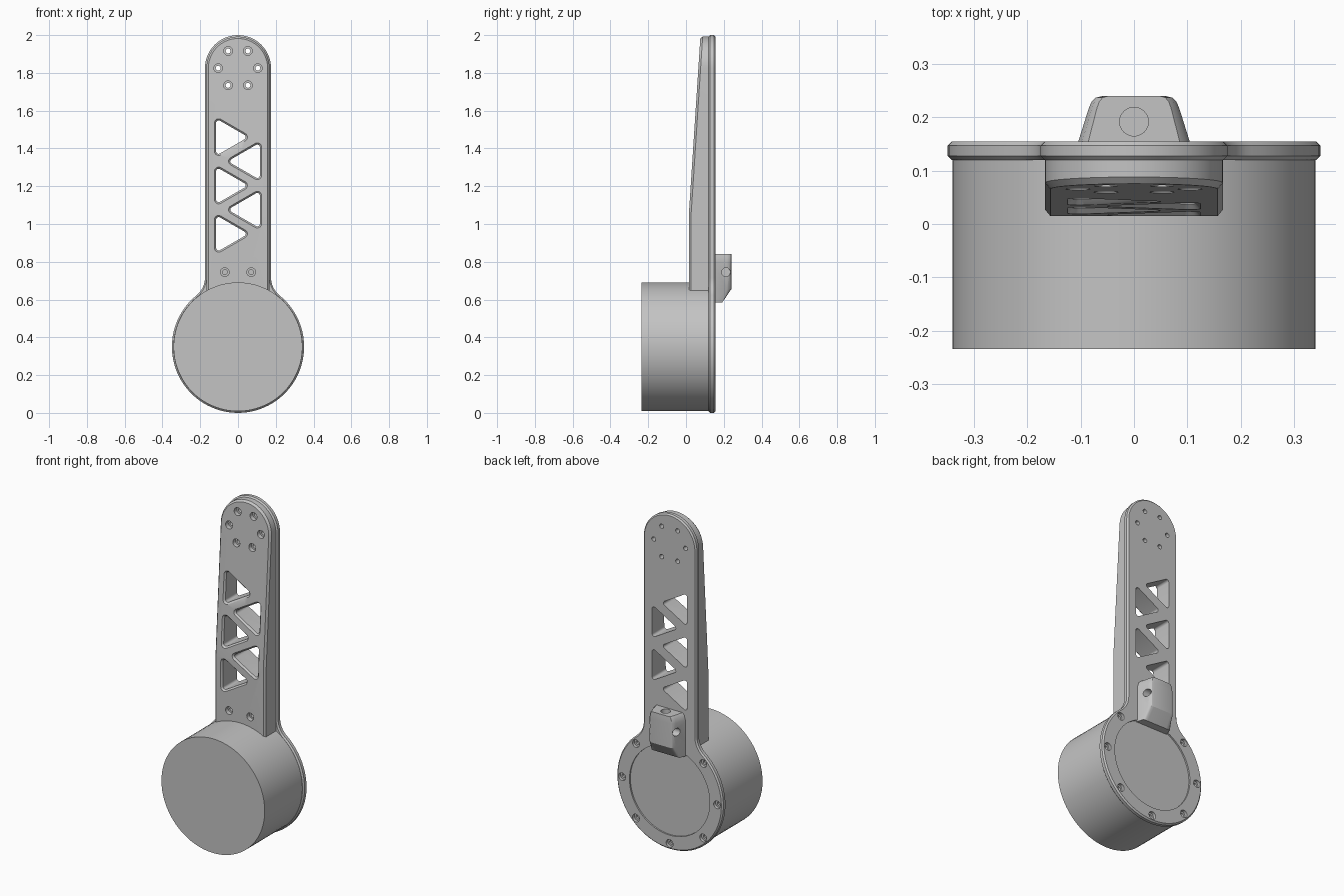
import bpy, bmesh
from math import sin, cos, pi, sqrt, atan2, radians

if "Cube" in bpy.data.objects:
    bpy.data.objects.remove(bpy.data.objects["Cube"])

# One grey material for the whole part
grey = bpy.data.materials.new("satin grey")
grey.use_nodes = True
COLOUR = (0.55, 0.55, 0.55, 1)
grey.diffuse_color = COLOUR
grey.node_tree.nodes["Principled BSDF"].inputs["Base Color"].default_value = COLOUR

HUB_Z, HUB_R = 0.35, 0.35      # hub centre height and plate radius
TIP_Z, ARM_W = 1.825, 0.175    # arm tip centre height and half width
BEND_Z, SLOPE = 1.05, 0.065    # where the arm starts to thin
FRONT, SEAM, BACK = 0.015, 0.12, 0.155


def taper(z):
    return max(0, z - BEND_Z) * SLOPE


def arc(cx, cz, r, a0, a1, n):
    return [(cx + r * cos(a0 + (a1 - a0) * i / n),
             cz + r * sin(a0 + (a1 - a0) * i / n)) for i in range(n + 1)]


def circle(cx, cz, r, n=24):
    return arc(cx, cz, r, 0, 2 * pi, n)[:-1]


def add_loft(bm, rings):
    """Skin matching rings of 3D points and cap both ends."""
    loops = [[bm.verts.new(p) for p in ring] for ring in rings]
    n = len(loops[0])
    for a, b in zip(loops, loops[1:]):
        for i in range(n):
            j = (i + 1) % n
            bm.faces.new((a[i], a[j], b[j], b[i]))
    bm.faces.new(loops[0])
    bm.faces.new(loops[-1])


def at_y(outline, y):
    return [(x, y, z) for x, z in outline]


def finish(name, bm):
    bmesh.ops.recalc_face_normals(bm, faces=bm.faces[:])
    mesh = bpy.data.meshes.new(name)
    bm.to_mesh(mesh)
    bm.free()
    mesh.materials.append(grey)
    obj = bpy.data.objects.new(name, mesh)
    bpy.context.collection.objects.link(obj)
    return obj


def activate(obj):
    bpy.ops.object.select_all(action='DESELECT')
    obj.select_set(True)
    bpy.context.view_layer.objects.active = obj


def cut(obj, cutter):
    mod = obj.modifiers.new("cut", 'BOOLEAN')
    mod.operation, mod.solver, mod.object = 'DIFFERENCE', 'EXACT', cutter
    activate(obj)
    bpy.ops.object.modifier_apply(modifier=mod.name)


# Drum housing
bm = bmesh.new()
drum_ring = circle(0, HUB_Z, 0.341, 72)
add_loft(bm, [at_y(drum_ring, -0.235), at_y(drum_ring, SEAM + 0.003)])
drum = finish("drum_housing", bm)


# Back plate: round hub filleted into the arm
def plate_outline(e):
    w, r, f = ARM_W - e, HUB_R - e, 0.12 + e
    fx = w + f
    fz = HUB_Z + sqrt((r + f) ** 2 - fx ** 2)
    a = atan2(fz - HUB_Z, fx)
    half = arc(0, HUB_Z, r, -pi / 2, a, 30)
    half += arc(fx, fz, f, a + pi, pi, 8)[1:]
    half += arc(0, TIP_Z, w, 0, pi / 2, 14)
    return half + [(-x, z) for x, z in half[-2:0:-1]]


bm = bmesh.new()
add_loft(bm, [at_y(plate_outline(e), y) for e, y in
              ((0.008, SEAM), (0, SEAM + 0.008), (0, BACK - 0.008), (0.008, BACK))])
plate = finish("back_plate", bm)


# Arm body with chamfered front edge, thinning towards the tip
def arm_outline(e):
    w = ARM_W - 0.008 - e
    return [(-w, 0.5), (w, 0.5)] + arc(0, TIP_Z, w, 0, pi, 28)


bm = bmesh.new()
add_loft(bm, [at_y(arm_outline(0.01), FRONT), at_y(arm_outline(0), FRONT + 0.012),
              at_y(arm_outline(0), SEAM)])
bmesh.ops.bisect_plane(bm, geom=bm.verts[:] + bm.edges[:] + bm.faces[:],
                       plane_co=(0, 0, BEND_Z), plane_no=(0, 0, 1))
for v in bm.verts:
    if v.co.y < 0.06:
        v.co.y += taper(v.co.z)
arm = finish("arm_body", bm)


# Cutters for arm and plate
def triangle(cx, cz, side, r, direction):
    pts = []
    for k in range(3):
        a = k * 2 * pi / 3
        c = side / sqrt(3)
        pts += arc(c * cos(a), c * sin(a), r, a - pi / 3, a + pi / 3, 6)
    return [(cx + direction * x, cz + z) for x, z in pts]


def front_cutter(bm, wide, narrow, d_wide, d_narrow):
    def follow(outline, depth):
        return [(x, FRONT + taper(z) + depth, z) for x, z in outline]
    add_loft(bm, [at_y(wide, -0.1), follow(wide, d_wide),
                  follow(narrow, d_narrow), at_y(narrow, 0.3)])


bm = bmesh.new()
# Truss windows, pointing alternately to each side
for k in range(5):
    d = 1 if k % 2 == 0 else -1
    spot = (-0.059 * d, 1.46 - 0.128 * k, 0.15)
    front_cutter(bm, triangle(*spot, 0.0225, d), triangle(*spot, 0.0135, d), 0, 0.01)
# Counterbored bolt holes at the tip and the root
bolts = [(0.105 * cos(k * pi / 3), TIP_Z + 0.105 * sin(k * pi / 3)) for k in range(6)]
for x, z in bolts + [(-0.07, 0.745), (0.07, 0.745)]:
    front_cutter(bm, circle(x, z, 0.023), circle(x, z, 0.013), 0.025, 0.025)
# Hub screws around the rim
for k in range(8):
    x, z = 0.314 * cos(k * pi / 4), HUB_Z + 0.314 * sin(k * pi / 4)
    wide, narrow = circle(x, z, 0.023), circle(x, z, 0.012)
    add_loft(bm, [at_y(wide, 0.3), at_y(wide, 0.137), at_y(narrow, 0.137), at_y(narrow, 0.125)])
# Shallow round recess in the hub
recess = circle(0, HUB_Z, 0.265, 64)
add_loft(bm, [at_y(recess, 0.3), at_y(recess, BACK - 0.009)])
cutter = finish("hole_cutter", bm)
cut(plate, cutter)
cut(arm, cutter)
bpy.data.objects.remove(cutter)

# Cable outlet block on the back
half = [(0.108, 0.144), (0.085, 0.217), (0.08, 0.229), (0.072, 0.237), (0.06, 0.24)]
section = half + [(-x, y) for x, y in reversed(half)]
slim = [(x if y < 0.2 else x * 1.08, min(y, 0.192)) for x, y in section]
bm = bmesh.new()
add_loft(bm, [[(x * s, y, z) for x, y in sec] for sec, s, z in
              ((slim, 1, 0.585), (section, 1, 0.655), (section, 1, 0.8),
               (section, 0.93, 0.828), (section, 0.82, 0.84))])
block = finish("cable_outlet", bm)

# Cable holes in the top and both sides of the block
bm = bmesh.new()
top = circle(0, 0.192, 0.027)
add_loft(bm, [[(x, y, z) for x, y in top] for z in (0.79, 0.9)])
side = circle(0.212, 0.745, 0.023)
for s in (-1, 1):
    add_loft(bm, [[(s * x, y, z) for y, z in side] for x in (0.05, 0.15)])
cutter = finish("cable_hole_cutter", bm)
cut(block, cutter)
bpy.data.objects.remove(cutter)

# Smooth curved surfaces, keep edges crisp
for obj in (drum, plate, arm, block):
    activate(obj)
    bpy.ops.object.shade_smooth_by_angle(angle=radians(28))
